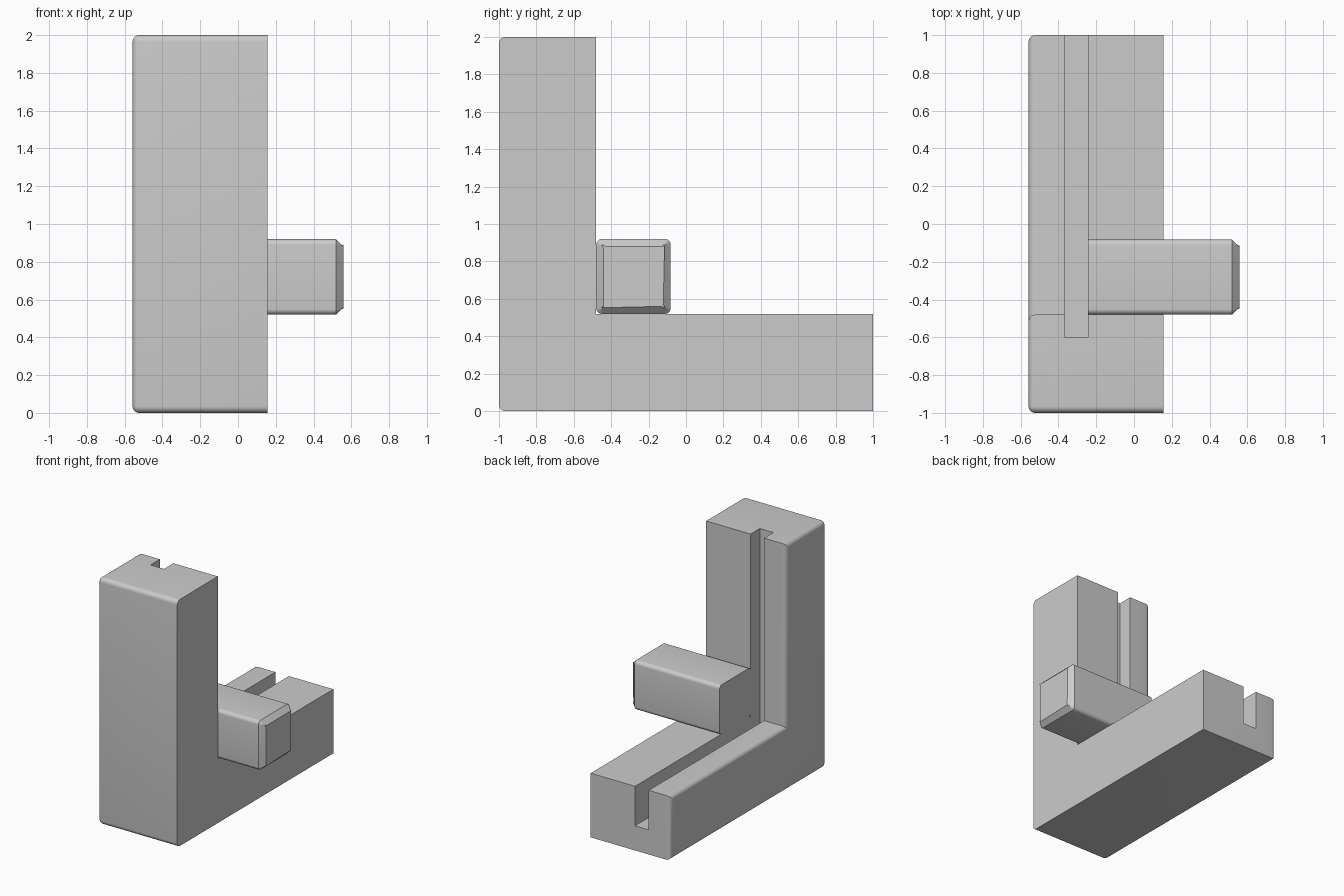
import bpy, bmesh, math

if "Cube" in bpy.data.objects:
    bpy.data.objects.remove(bpy.data.objects["Cube"])

RADIUS = 0.035
grey = bpy.data.materials.new("plain grey")
grey.diffuse_color = (0.6, 0.6, 0.6, 1)
grey.use_nodes = True
grey.node_tree.nodes["Principled BSDF"].inputs["Base Color"].default_value = grey.diffuse_color


def extrude_x(name, profile, x0, x1, round_edge=None, radius=RADIUS, chamfer_edge=None):
    """Extrude a (y, z) profile along x, rounding and chamfering chosen edges."""
    bm = bmesh.new()
    base = bm.faces.new([bm.verts.new((x0, y, z)) for y, z in profile])
    ext = bmesh.ops.extrude_face_region(bm, geom=[base])
    verts = [g for g in ext["geom"] if isinstance(g, bmesh.types.BMVert)]
    bmesh.ops.translate(bm, verts=verts, vec=(x1 - x0, 0, 0))
    bmesh.ops.recalc_face_normals(bm, faces=bm.faces[:])
    for rule, size, segments in ((round_edge, radius, 6), (chamfer_edge, 0.04, 1)):
        if rule:
            edges = [e for e in bm.edges if rule(e.verts[0].co, e.verts[1].co)]
            bmesh.ops.bevel(bm, geom=edges, offset=size, offset_type='OFFSET',
                            segments=segments, profile=0.5, affect='EDGES')
    mesh = bpy.data.meshes.new(name)
    bm.to_mesh(mesh)
    bm.free()
    obj = bpy.data.objects.new(name, mesh)
    bpy.context.collection.objects.link(obj)
    mesh.materials.append(grey)
    return obj


def smooth(obj):
    bpy.ops.object.select_all(action='DESELECT')
    obj.select_set(True)
    bpy.context.view_layer.objects.active = obj
    bpy.ops.object.shade_smooth_by_angle(angle=math.radians(25))


def box_profile(y0, y1, z0, z1):
    return [(y0, z0), (y1, z0), (y1, z1), (y0, z1)]


# L-shaped body: left outline plus the front top and bottom edges are rounded
LEFT, RIGHT, INNER_Y, INNER_Z = -0.558, 0.155, -0.48, 0.52


def body_round(a, b):
    on_left = max(a.x, b.x) < LEFT + 0.001
    front_cross = max(a.y, b.y) < -0.999 and abs(a.x - b.x) > 0.5
    return on_left or front_cross


body = extrude_x("angle_body",
                 [(-1, 0), (1, 0), (1, INNER_Z), (INNER_Y, INNER_Z), (INNER_Y, 2), (-1, 2)],
                 LEFT, RIGHT, body_round)

# Slot running down the upright and along the foot
cutter = extrude_x("slot_cutter", box_profile(-0.6, 1.2, 0.2, 2.2), -0.365, -0.243)
cutter.hide_render = True
cut = body.modifiers.new("slot", 'BOOLEAN')
cut.operation, cut.solver, cut.object = 'DIFFERENCE', 'EXACT', cutter
bpy.context.view_layer.objects.active = body
bpy.ops.object.modifier_apply(modifier="slot")
bpy.data.objects.remove(cutter)
smooth(body)

# Square peg in the inner corner: rounded long edges, chamfered free end
TIP = 0.558
peg = extrude_x("side_peg", box_profile(INNER_Y, -0.082, INNER_Z, 0.92), -0.243, TIP,
                lambda a, b: abs(a.x - b.x) > 0.5, 0.03,
                lambda a, b: min(a.x, b.x) > TIP - 0.001)
smooth(peg)
